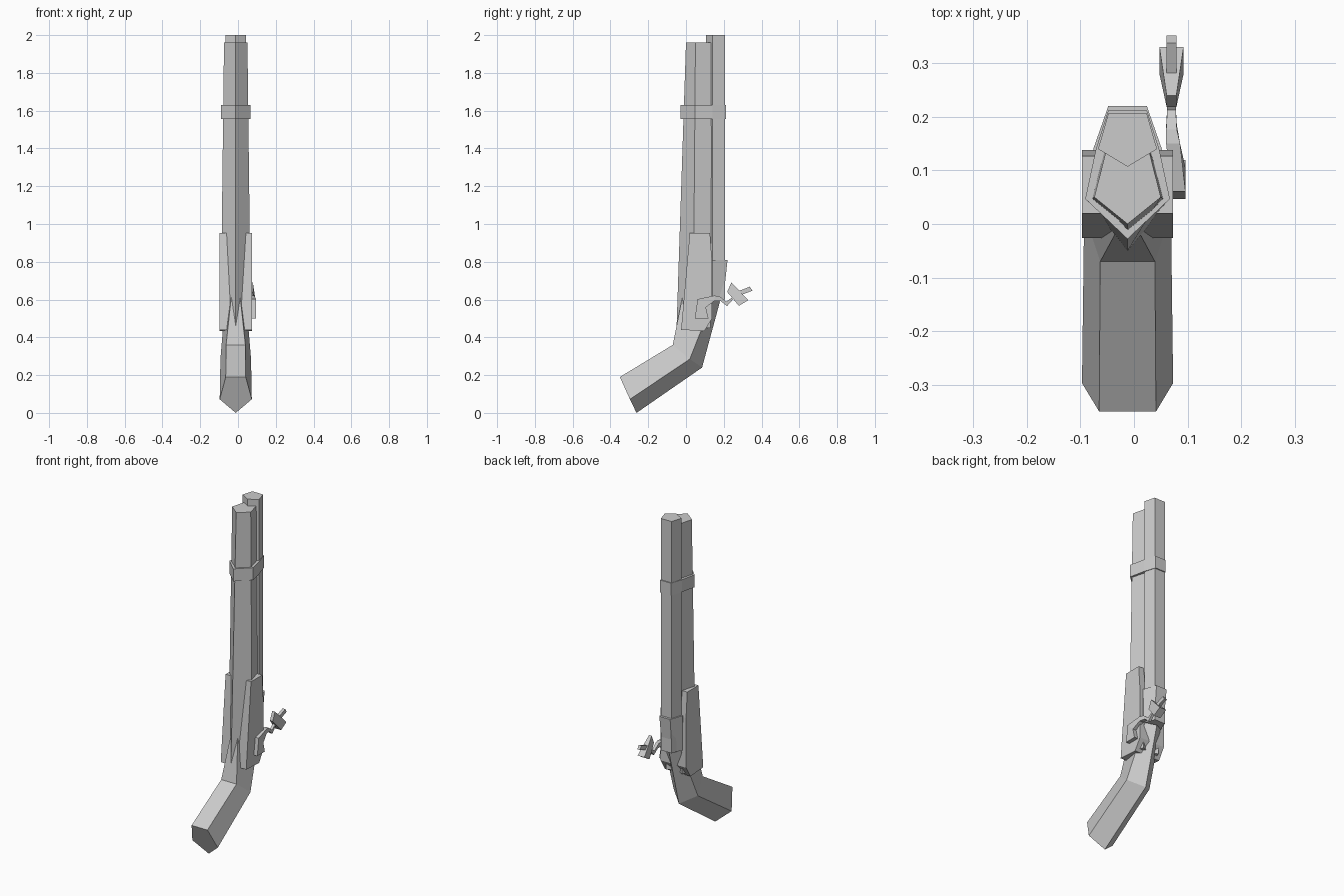
import bpy
import bmesh

old = bpy.data.objects.get("Cube")
if old:
    bpy.data.objects.remove(old, do_unlink=True)

grey = bpy.data.materials.new("plain grey")
grey.use_nodes = True
grey.diffuse_color = (0.6, 0.6, 0.6, 1)
grey.node_tree.nodes["Principled BSDF"].inputs["Base Color"].default_value = (0.6, 0.6, 0.6, 1)

BODY_X = -0.012    # centre plane of the body
HAMMER_X = 0.07    # centre plane of the hammer


def loft(name, rings):
    """Skin a row of equal-length rings of points and cap both ends."""
    bm = bmesh.new()
    loops = [[bm.verts.new(p) for p in ring] for ring in rings]
    n = len(loops[0])
    for a, b in zip(loops, loops[1:]):
        for i in range(n):
            j = (i + 1) % n
            bm.faces.new((a[i], a[j], b[j], b[i]))
    bm.faces.new(loops[0])
    bm.faces.new(loops[-1])
    bmesh.ops.recalc_face_normals(bm, faces=bm.faces)
    mesh = bpy.data.meshes.new(name)
    bm.to_mesh(mesh)
    bm.free()
    mesh.materials.append(grey)
    obj = bpy.data.objects.new(name, mesh)
    bpy.context.collection.objects.link(obj)
    return obj


def mirrored(half):
    """Full ring from half-width, y, z points running front to back."""
    right = [(BODY_X + w, y, z) for w, y, z in half]
    left = [(BODY_X - w, y, z) for w, y, z in reversed(half) if w > 0]
    return right + left


def level(half, z):
    return mirrored([(w, y, z) for w, y in half])


def slab(name, outline, x, widths):
    """Side outline of y, z points, with a half-width for each point."""
    rings = [[(x + s * w, y, z) for (y, z), w in zip(outline, widths)] for s in (-1, 1)]
    return loft(name, rings)


# Fore stock: keeled section with a groove for the barrel
loft("fore_stock", [
    level([(0, -0.05), (0.08, 0.038), (0.054, 0.13), (0, 0.105)], 0.45),
    level([(0, 0), (0.062, 0.05), (0.04, 0.137), (0, 0.11)], 1.96)])

# Barrel: five-sided, point resting in the groove
barrel = [(0, 0.107), (0.055, 0.14), (0.036, 0.206)]
loft("barrel", [level(barrel, 0.6), level(barrel, 2.0)])

# Band around stock and barrel
band = [(0, -0.028), (0.079, 0.047), (0.059, 0.14), (0.036, 0.212)]
loft("barrel_band", [level(band, 1.555), level(band, 1.63)])

# Breech collar, narrowing downward
loft("breech_collar", [
    level([(0.05, 0.1), (0.062, 0.14), (0.033, 0.197)], 0.6),
    level([(0.05, 0.1), (0.064, 0.14), (0.036, 0.22)], 0.81)])

# Grip and butt: flat front, keeled back, bent in the middle
loft("grip", [
    mirrored([(0.053, -0.35, 0.19), (0.085, -0.297, 0.072), (0, -0.262, 0)]),
    mirrored([(0.051, -0.07, 0.36), (0.081, 0.02, 0.285), (0, 0.085, 0.24)]),
    mirrored([(0.024, -0.02, 0.61), (0.055, 0.145, 0.6), (0, 0.18, 0.59)])])

# Lock block
lock = [(-0.026, 0.44), (0.097, 0.433), (0.138, 0.5), (0.138, 0.8), (0.127, 0.953), (0.02, 0.953)]
slab("lock_block", lock, BODY_X, [0.085] * len(lock))

# Hammer arm: swept strip of y, z, x, half-width and half-thickness
arm = []
path = [(0.083, 0.5, 0.083, 0.013, 0.036, 0), (0.083, 0.58, 0.083, 0.013, 0.022, 0.022),
        (0.15, 0.607, 0.073, 0.013, 0, 0.014), (0.18, 0.605, 0.07, 0.01, 0.004, 0.013),
        (0.215, 0.577, 0.07, 0.008, 0.002, 0.012), (0.265, 0.62, 0.07, 0.008, -0.008, 0.01)]
for y, z, x, w, dy, dz in path:
    arm.append([(x - w, y - dy, z + dz), (x + w, y - dy, z + dz),
                (x + w, y + dy, z - dz), (x - w, y + dy, z - dz)])
loft("hammer_arm", arm)

# Hammer jaw: wedge, wide at its lower end
slab("hammer_jaw", [(0.218, 0.64), (0.24, 0.69), (0.33, 0.597), (0.28, 0.567)],
     HAMMER_X, [0.009, 0.009, 0.0225, 0.0225])

# Jaw screw
slab("jaw_screw", [(0.255, 0.61), (0.245, 0.632), (0.338, 0.668), (0.352, 0.647)],
     HAMMER_X, [0.009] * 4)
